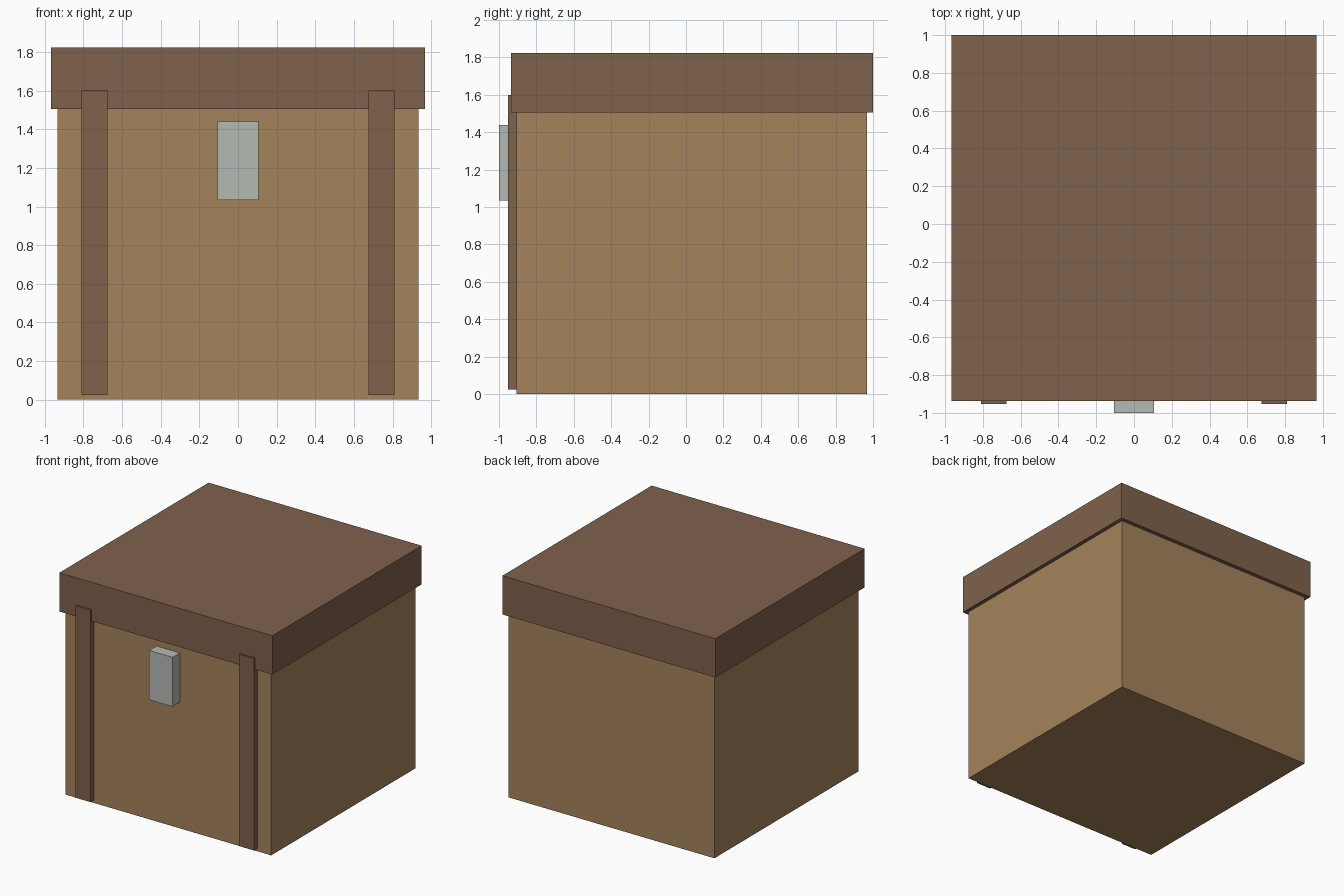
import bpy

if "Cube" in bpy.data.objects:
    bpy.data.objects.remove(bpy.data.objects["Cube"])


def material(name, rgb):
    mat = bpy.data.materials.new(name)
    mat.diffuse_color = (*rgb, 1.0)
    mat.use_nodes = True
    mat.node_tree.nodes["Principled BSDF"].inputs["Base Color"].default_value = mat.diffuse_color
    return mat


def box(name, x, y, z, mat):
    """Box spanning the given (min, max) ranges."""
    spans = (x, y, z)
    bpy.ops.mesh.primitive_cube_add(size=1, location=[(a + b) / 2 for a, b in spans])
    obj = bpy.context.object
    obj.name = name
    obj.scale = [b - a for a, b in spans]
    bpy.ops.object.transform_apply(location=False, rotation=False, scale=True)
    obj.data.materials.append(mat)
    return obj


light_wood = material("light_wood", (0.376, 0.231, 0.107))
dark_wood = material("dark_wood", (0.216, 0.122, 0.074))
metal = material("metal", (0.462, 0.491, 0.456))

# Main chest body, and the lid overhanging it on all sides
box("chest_body", (-0.935, 0.935), (-0.905, 0.967), (0.0, 1.51), light_wood)
box("chest_lid", (-0.967, 0.967), (-0.936, 1.0), (1.505, 1.823), dark_wood)

# Vertical straps on the front, overlapping the lid's edge
for side, label in ((-1, "left"), (1, "right")):
    x = sorted((side * 0.675, side * 0.81))
    box(f"front_strap_{label}", x, (-0.952, -0.9), (0.025, 1.6), dark_wood)

# Latch plate in the middle of the front
box("latch", (-0.106, 0.106), (-1.0, -0.9), (1.035, 1.44), metal)
